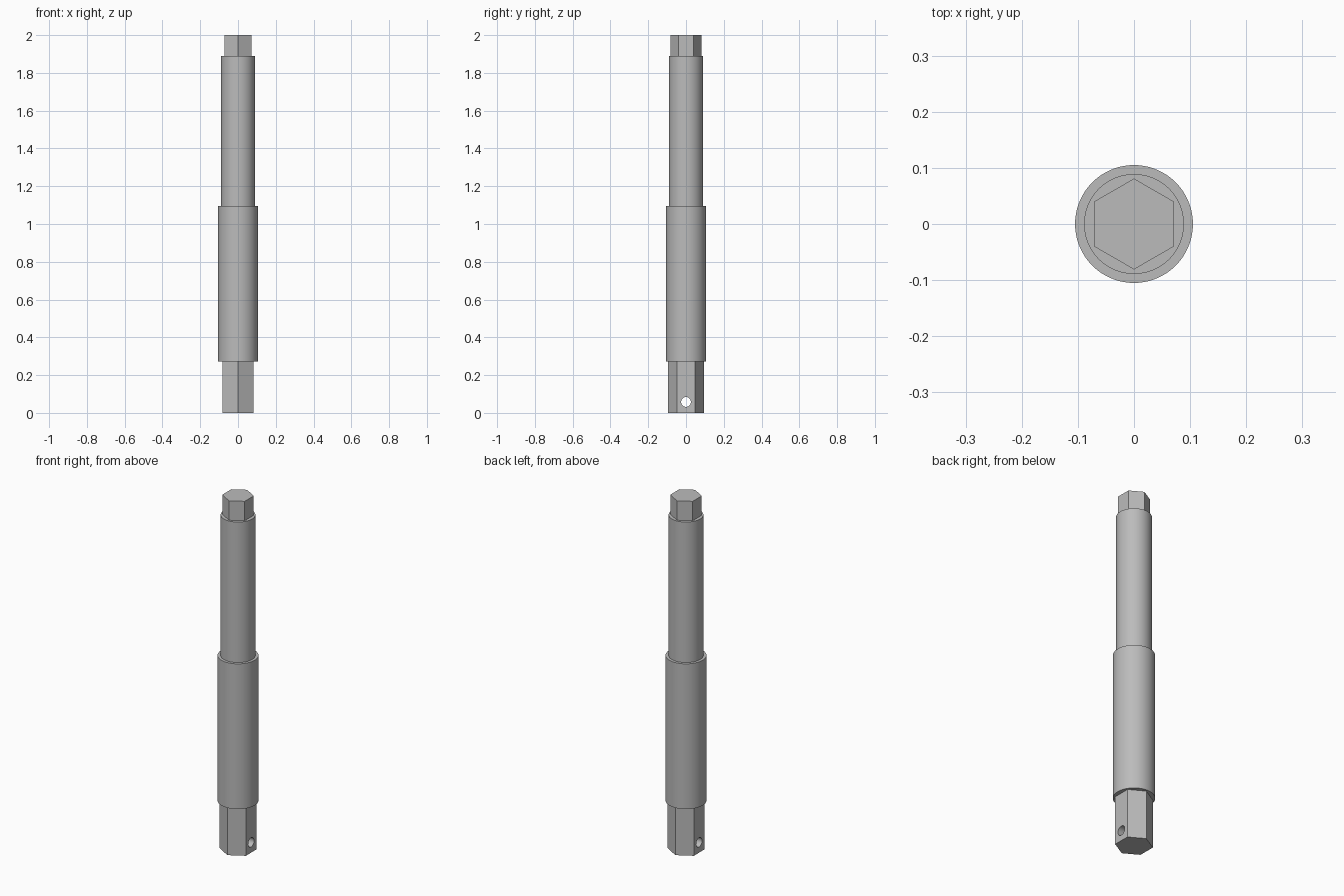
import bpy
import math

cube = bpy.data.objects.get("Cube")
if cube:
    bpy.data.objects.remove(cube, do_unlink=True)

steel = bpy.data.materials.new("grey_steel")
steel.use_nodes = True
GREY = (0.5, 0.5, 0.5, 1.0)
steel.diffuse_color = GREY
steel.node_tree.nodes["Principled BSDF"].inputs["Base Color"].default_value = GREY


def prism(name, sides, radius, bottom, top):
    """Upright prism with a corner on the y axis."""
    bpy.ops.mesh.primitive_cylinder_add(
        vertices=sides, radius=radius, depth=top - bottom,
        location=(0, 0, (bottom + top) / 2))
    obj = bpy.context.object
    obj.name = obj.data.name = name
    obj.data.materials.append(steel)
    return obj


def combine(target, tool, operation):
    """Apply a boolean and discard the tool."""
    mod = target.modifiers.new(operation.lower(), 'BOOLEAN')
    mod.operation = operation
    mod.solver = 'EXACT'
    mod.object = tool
    bpy.context.view_layer.objects.active = target
    bpy.ops.object.modifier_apply(modifier=mod.name)
    bpy.data.objects.remove(tool, do_unlink=True)


OVERLAP = 0.05
COLLAR_BOTTOM, COLLAR_TOP, NECK_TOP = 0.273, 1.095, 1.89

# Thick round body, slimmer neck and the two hexagonal ends form one solid
shaft = prism("stepped_shaft", 96, 0.105, COLLAR_BOTTOM, COLLAR_TOP)
combine(shaft, prism("neck", 96, 0.089, COLLAR_TOP - OVERLAP, NECK_TOP), 'UNION')
combine(shaft, prism("top_hex", 6, 0.081, NECK_TOP - OVERLAP, 2.0), 'UNION')
combine(shaft, prism("bottom_hex", 6, 0.095, 0.0, COLLAR_BOTTOM + OVERLAP), 'UNION')

# Cross pin hole through the bottom hexagon, along x
pin = prism("pin_hole_cutter", 32, 0.026, -0.2, 0.2)
pin.rotation_euler = (0, math.pi / 2, 0)
pin.location = (0, 0, 0.058)
pin.hide_render = True
bpy.context.view_layer.update()
combine(shaft, pin, 'DIFFERENCE')

# Smooth round surfaces, crisp hexagon edges and shoulders
bpy.ops.object.select_all(action='DESELECT')
shaft.select_set(True)
bpy.context.view_layer.objects.active = shaft
bpy.ops.object.shade_smooth_by_angle(angle=math.radians(30))
